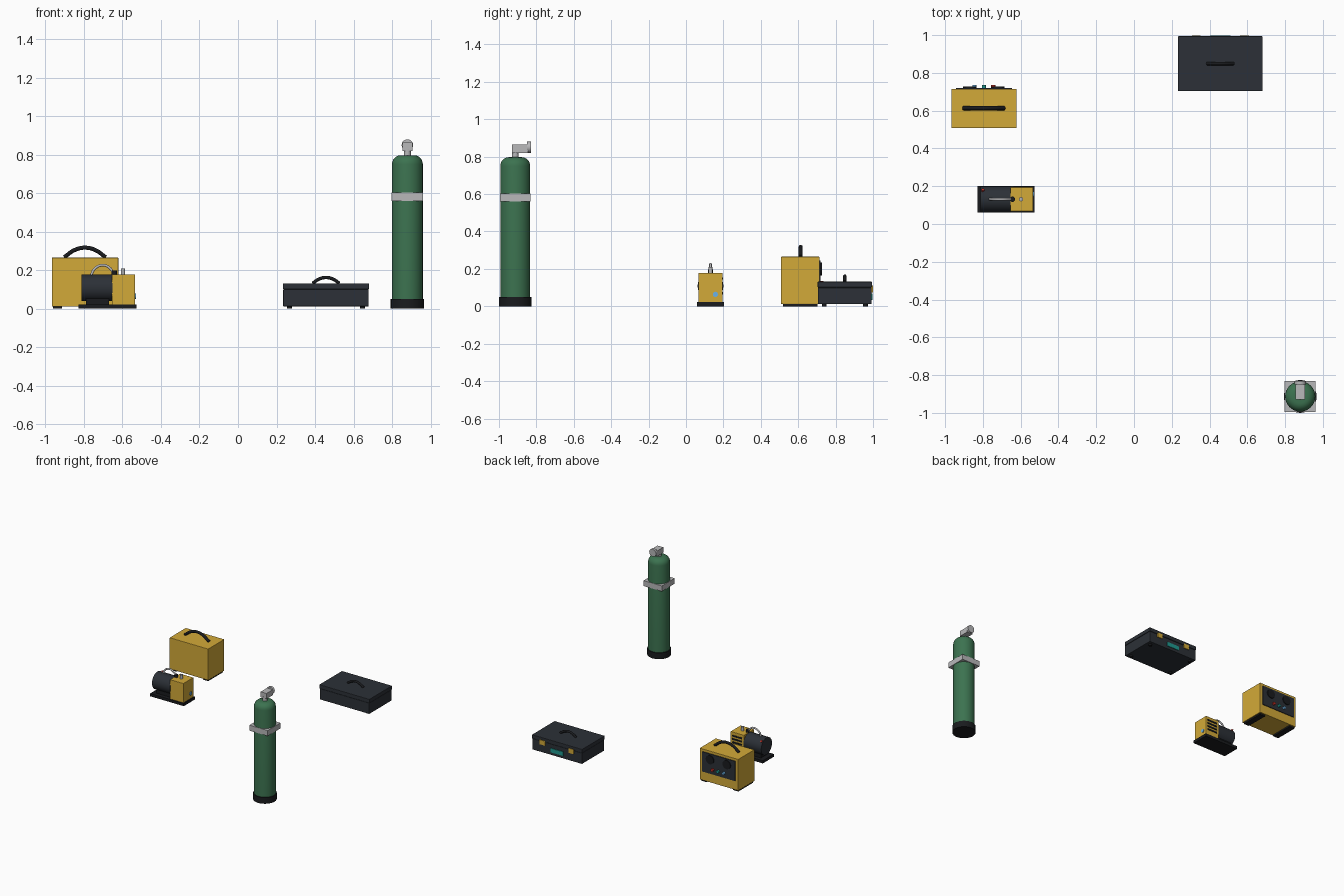
import bpy, bmesh
from math import radians, cos, sin, pi
from mathutils import Matrix, Vector

if "Cube" in bpy.data.objects:
    bpy.data.objects.remove(bpy.data.objects["Cube"])


def mat(name, r, g, b):
    m = bpy.data.materials.new(name)
    m.diffuse_color = (r, g, b, 1)
    m.use_nodes = True
    m.node_tree.nodes["Principled BSDF"].inputs["Base Color"].default_value = m.diffuse_color
    return m


YELLOW = mat("yellow_paint", .65, .40, .04)
GREEN = mat("green_paint", .045, .17, .08)
DARK = mat("dark_grey", .025, .030, .038)
BLACK = mat("black_rubber", .010, .011, .013)
STEEL = mat("steel", .48, .48, .49)
TEAL = mat("teal", .015, .32, .28)
RED = mat("red", .55, .03, .02)
BLUE = mat("light_blue", .15, .45, .80)


def add(name, bm, material, smooth=False):
    me = bpy.data.meshes.new(name)
    bmesh.ops.recalc_face_normals(bm, faces=bm.faces[:])
    bm.to_mesh(me)
    bm.free()
    ob = bpy.data.objects.new(name, me)
    bpy.context.collection.objects.link(ob)
    me.materials.append(material)
    if smooth:
        bpy.ops.object.select_all(action='DESELECT')
        ob.select_set(True)
        bpy.context.view_layer.objects.active = ob
        bpy.ops.object.shade_smooth_by_angle(angle=radians(35))
    return ob


def box(name, x, y, z, material, bevel=0.0):
    """Box given as (min, max) ranges."""
    bm = bmesh.new()
    size = [r[1] - r[0] for r in (x, y, z)]
    mid = [(r[0] + r[1]) / 2 for r in (x, y, z)]
    bmesh.ops.create_cube(bm, size=1, matrix=Matrix.Translation(mid) @ Matrix.Diagonal((*size, 1)))
    if bevel:
        bmesh.ops.bevel(bm, geom=bm.edges[:], offset=bevel, segments=2, profile=.5, affect='EDGES')
    return add(name, bm, material)


def lathe(name, origin, axis, profile, material, n=32):
    """Revolve (radius, distance) points around an axis."""
    bm = bmesh.new()
    turn = Vector((0, 0, 1)).rotation_difference(Vector(axis)).to_matrix().to_4x4()
    m = Matrix.Translation(origin) @ turn
    rings = [[bm.verts.new(m @ Vector((r * cos(2 * pi * i / n), r * sin(2 * pi * i / n), h)))
              for i in range(n)] for r, h in profile]
    for a, b in zip(rings, rings[1:]):
        for i in range(n):
            bm.faces.new((a[i], a[(i + 1) % n], b[(i + 1) % n], b[i]))
    bm.faces.new(rings[0])
    bm.faces.new(rings[-1])
    return add(name, bm, material, True)


def cyl(name, origin, axis, r, length, material, n=32):
    return lathe(name, origin, axis, [(r, 0), (r, length)], material, n)


def tube(name, points, r, material):
    """Round tube through a few points."""
    cu = bpy.data.curves.new(name, 'CURVE')
    cu.dimensions = '3D'
    cu.bevel_depth = r
    cu.bevel_resolution = 3
    cu.use_fill_caps = True
    cu.resolution_u = 8
    sp = cu.splines.new('BEZIER')
    sp.bezier_points.add(len(points) - 1)
    for p, co in zip(sp.bezier_points, points):
        p.co = co
        p.handle_left_type = p.handle_right_type = 'AUTO'
    cu.materials.append(material)
    ob = bpy.data.objects.new(name, cu)
    bpy.context.collection.objects.link(ob)
    return ob


def arch(name, cx, y, z, half, rise, r, material):
    return tube(name, [(cx - half, y, z), (cx - half * .5, y, z + rise * .75), (cx, y, z + rise),
                       (cx + half * .5, y, z + rise * .75), (cx + half, y, z)], r, material)


# Gas cylinder
cx, cy = .88, -.913
cyl("cylinder_boot", (cx, cy, 0), (0, 0, 1), .087, .05, BLACK)
dome = [(.035 + .045 * cos(radians(a)), .75 + .047 * sin(radians(a))) for a in range(0, 91, 15)]
lathe("cylinder_body", (cx, cy, 0), (0, 0, 1), [(.08, .03)] + dome, GREEN)
box("cylinder_band", (cx - .082, cx + .082), (cy - .082, cy + .082), (.56, .604), STEEL)
cyl("cylinder_neck", (cx, cy, .79), (0, 0, 1), .018, .04, STEEL, 20)
box("cylinder_valve", (cx - .026, cx + .026), (-.93, -.845), (.82, .864), STEEL)
cyl("valve_knob", (cx, -.85, .85), (0, 1, 0), .03, .02, STEEL, 24)

# Power supply
wx = -.795
box("power_supply_body", (-.967, -.622), (.508, .714), (.012, .265), YELLOW, .002)
for s, side in ((-1, "left"), (1, "right")):
    fx = wx + s * .142
    box("power_supply_foot_" + side, (fx - .024, fx + .024), (.518, .704), (0, .014), BLACK)
    dx = wx + s * .075
    cyl("dial_" + side, (dx, .716, .2), (0, 1, 0), .035, .011, BLACK)
arch("power_supply_handle", wx, .613, .267, .108, .05, .011, BLACK)
box("control_panel", (wx - .148, wx + .148), (.712, .72), (.085, .245), DARK)
for name, dx, m in (("blue", -.05, BLUE), ("teal", 0, TEAL), ("red", .05, RED)):
    cyl("socket_" + name, (wx + dx, .716, .125), (0, 1, 0), .011, .019, m, 20)

# Pump
py = .131
box("pump_base", (-.828, -.527), (py - .071, py + .071), (0, .022), BLACK)
box("pump_housing", (-.654, -.535), (py - .064, py + .064), (.02, .178), YELLOW, .002)
cyl("pump_motor", (-.812, py, .108), (1, 0, 0), .069, .16, DARK)
box("pump_motor_mount", (-.79, -.67), (py - .04, py + .04), (.02, .06), BLACK)
for i in range(4):
    z = .07 + i * .026
    box(f"pump_vent_{i + 1}", (-.638, -.55), (py + .062, py + .068), (z - .006, z + .006), BLACK)
tube("pump_carry_handle", [(-.765, py, .17), (-.742, py, .21), (-.70, py, .226),
                           (-.665, py, .21), (-.645, py, .18)], .007, STEEL)
cyl("pump_inlet_collar", (-.643, py, .174), (0, 0, 1), .014, .024, BLACK, 20)
cyl("pump_outlet", (-.598, py, .174), (0, 0, 1), .011, .036, STEEL, 20)
cyl("oil_sight_glass", (-.538, py + .026, .064), (1, 0, 0), .014, .009, BLUE, 20)
cyl("pump_switch", (-.80, py + .042, .155), (0, .65, .76), .008, .014, RED, 16)

# Tool case
kx, ky = .457, .849
box("case_body", (kx - .222, kx + .222), (ky - .143, ky + .143), (.012, .1), DARK, .003)
box("case_lid", (kx - .224, kx + .224), (ky - .145, ky + .145), (.101, .132), DARK, .003)
for sx in (-1, 1):
    for sy in (-1, 1):
        cyl("case_foot", (kx + sx * .19, ky + sy * .11, 0), (0, 0, 1), .013, .014, BLACK, 16)
    lx = kx + sx * .128
    box("case_latch", (lx - .023, lx + .023), (ky + .141, ky + .15), (.075, .112), YELLOW)
box("case_label", (kx - .055, kx + .055), (ky + .14, ky + .148), (.035, .068), TEAL)
arch("case_handle", kx, ky, .132, .07, .03, .009, BLACK)
